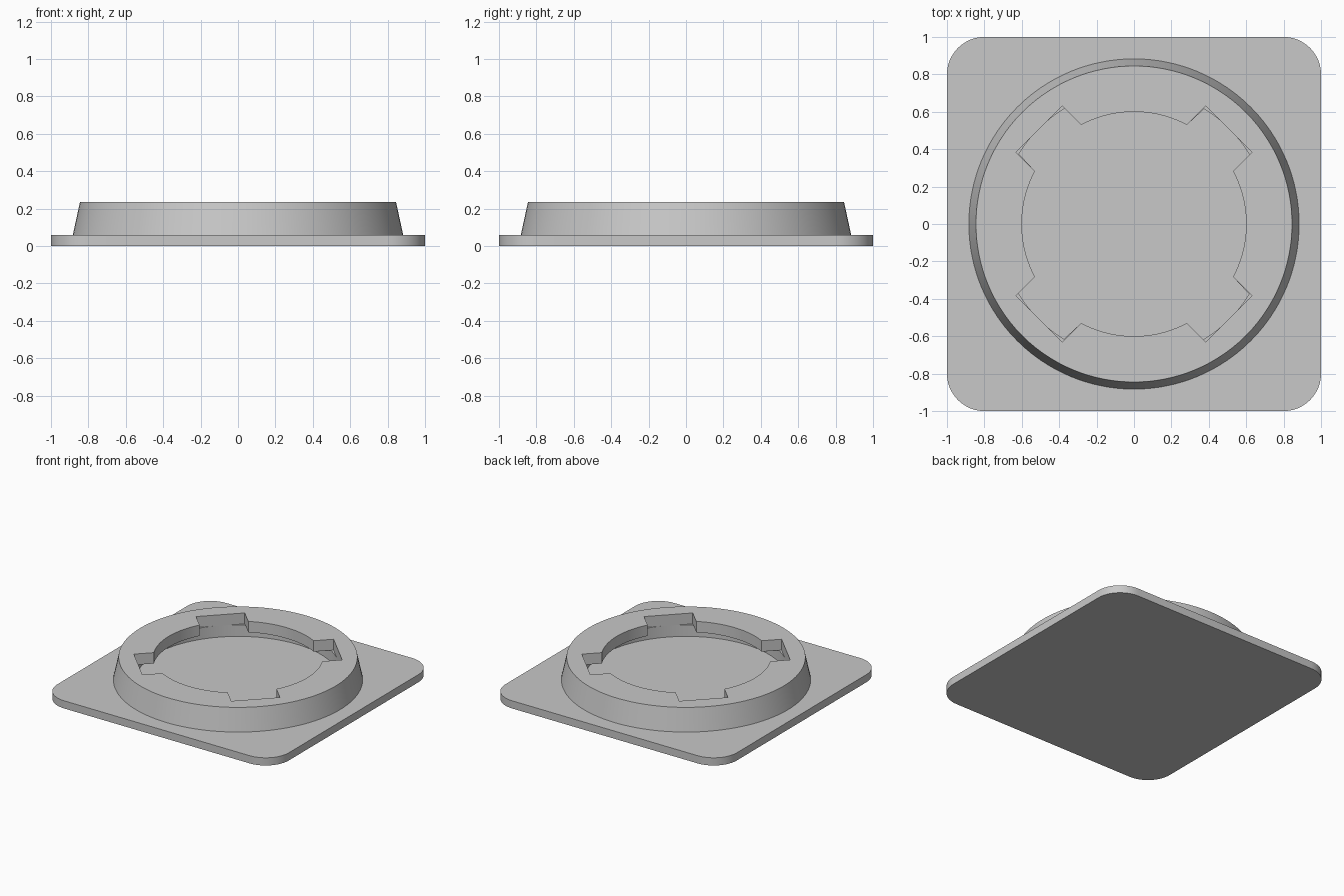
import bpy, bmesh, math

if "Cube" in bpy.data.objects:
    bpy.data.objects.remove(bpy.data.objects["Cube"])

PLATE_TOP, LIP_BOTTOM, RING_TOP = 0.06, 0.15, 0.235
HOLE_R, CAVITY_R = 0.60, 0.72
SLOT_HALF, SLOT_REACH = 0.175, 0.718

grey = bpy.data.materials.new("grey plastic")
grey.diffuse_color = (0.58, 0.58, 0.58, 1)
grey.use_nodes = True
grey.node_tree.nodes["Principled BSDF"].inputs["Base Color"].default_value = grey.diffuse_color


def finish(name, bm):
    """Turn a bmesh into a named, smooth-by-angle object."""
    bmesh.ops.recalc_face_normals(bm, faces=bm.faces)
    mesh = bpy.data.meshes.new(name)
    bm.to_mesh(mesh)
    bm.free()
    mesh.materials.append(grey)
    obj = bpy.data.objects.new(name, mesh)
    bpy.context.collection.objects.link(obj)
    bpy.ops.object.select_all(action='DESELECT')
    obj.select_set(True)
    bpy.context.view_layer.objects.active = obj
    bpy.ops.object.shade_smooth_by_angle(angle=math.radians(30))
    return obj


def bridge(bm, a, b):
    for i in range(len(a)):
        j = (i + 1) % len(a)
        bm.faces.new((a[i], a[j], b[j], b[i]))


# Square base plate with rounded corners
bm = bmesh.new()
outline = []
for k, (sx, sy) in enumerate([(1, 1), (-1, 1), (-1, -1), (1, -1)]):
    for i in range(13):
        t = math.radians(90 * k + 7.5 * i)
        outline.append((0.8 * sx + 0.2 * math.cos(t), 0.8 * sy + 0.2 * math.sin(t)))
low = [bm.verts.new((x, y, 0)) for x, y in outline]
high = [bm.verts.new((x, y, PLATE_TOP)) for x, y in outline]
bridge(bm, low, high)
bm.faces.new(low[::-1])
bm.faces.new(high)
finish("base_plate", bm)

# Angles and opening radii: a round hole with four diagonal slots
slot_edge = math.atan2(SLOT_HALF, SLOT_REACH)
hole_edge = math.asin(SLOT_HALF / HOLE_R)
angles, opening = [], []
for k in range(4):
    mid = math.radians(45 + 90 * k)
    for i in range(9):
        t = slot_edge * (i / 4 - 1)
        angles.append(mid + t)
        opening.append(SLOT_REACH / math.cos(t))
    span = math.pi / 2 - 2 * hole_edge
    for i in range(21):
        angles.append(mid + hole_edge + span * i / 20)
        opening.append(HOLE_R)

# Tapered locking ring with an overhanging lip and a wider cavity below it
bm = bmesh.new()
sections = [(0.883, PLATE_TOP), (0.845, RING_TOP), (None, RING_TOP),
            (None, LIP_BOTTOM), (CAVITY_R, LIP_BOTTOM), (CAVITY_R, PLATE_TOP)]
loops = []
for radius, z in sections:
    loops.append([bm.verts.new(((radius or r) * math.cos(a), (radius or r) * math.sin(a), z))
                  for a, r in zip(angles, opening)])
for a, b in zip(loops, loops[1:]):
    bridge(bm, a, b)
finish("locking_ring", bm)
